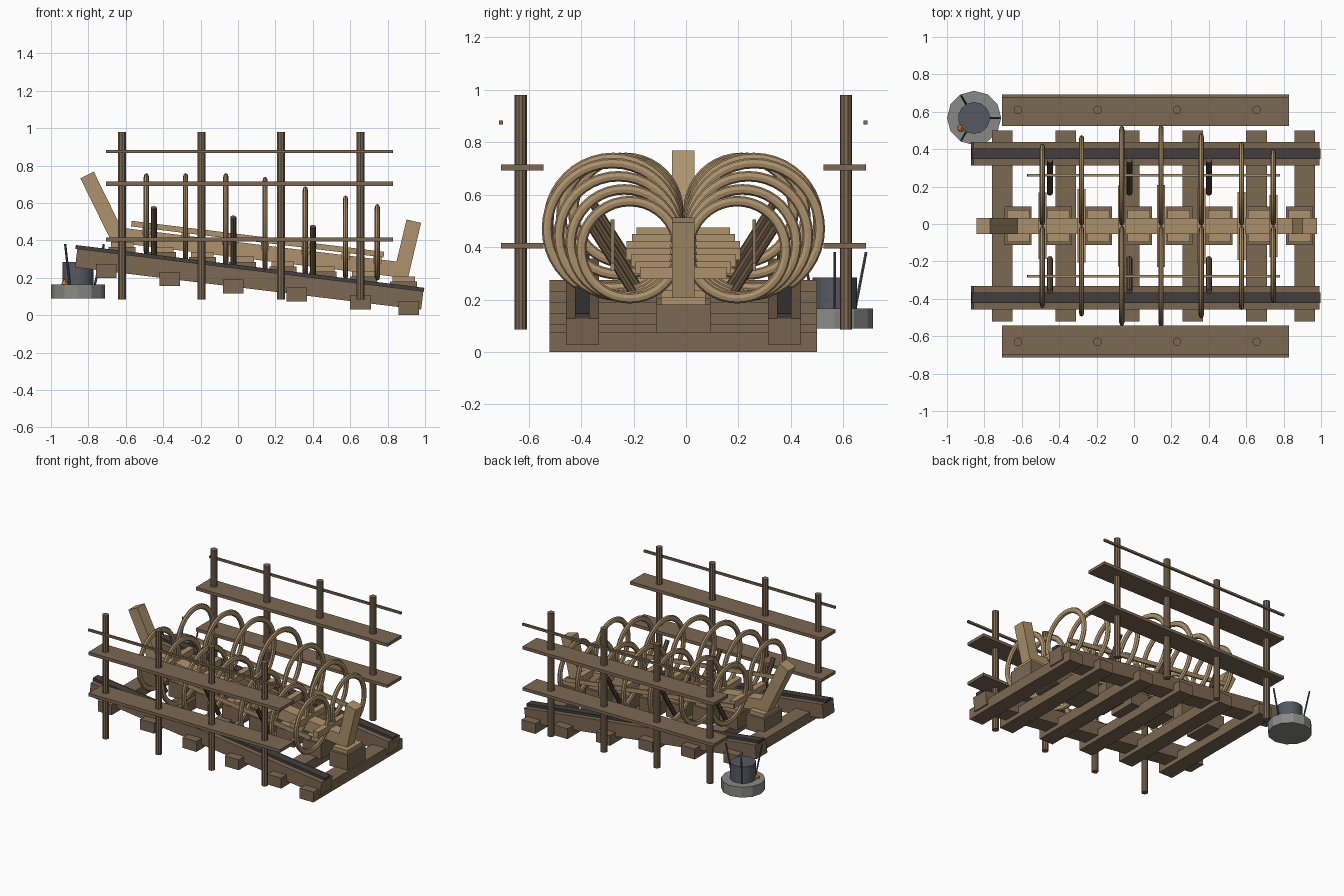
import bpy
from math import radians, tan, cos, sin, pi
from mathutils import Vector

if "Cube" in bpy.data.objects:
    bpy.data.objects.remove(bpy.data.objects["Cube"])

Y0 = -0.01                    # symmetry plane of the slipway
TILT = radians(7)             # downhill slope toward +x


def slope(z0, x):
    return z0 - tan(TILT) * x


def material(name, rgb):
    m = bpy.data.materials.new(name)
    m.diffuse_color = (*rgb, 1)
    m.use_nodes = True
    m.node_tree.nodes["Principled BSDF"].inputs["Base Color"].default_value = m.diffuse_color
    return m


OLD = material("weathered_wood", (0.20, 0.14, 0.085))
NEW = material("fresh_wood", (0.42, 0.29, 0.15))
DARK = material("greased_wood", (0.055, 0.05, 0.047))
SHORE = material("shore_wood", (0.13, 0.085, 0.05))
STONE = material("stone", (0.25, 0.25, 0.24))
IRON = material("iron", (0.09, 0.10, 0.12))
EMBER = material("ember", (0.9, 0.3, 0.05))


def finish(name, mat, smooth=False):
    o = bpy.context.object
    o.name = name
    o.data.materials.append(mat)
    if smooth:
        bpy.ops.object.shade_smooth_by_angle()
    return o


def box(name, loc, size, mat, tilt=0.0):
    bpy.ops.mesh.primitive_cube_add(size=1, location=loc, rotation=(0, tilt, 0))
    bpy.context.object.scale = size
    return finish(name, mat)


def beam(name, x1, x2, y, z0, w, h, mat):
    # box that follows the slipway slope between two x positions
    xm = (x1 + x2) / 2
    return box(name, (xm, y, slope(z0, xm)), ((x2 - x1) / cos(TILT), w, h), mat, TILT)


def rod(name, a, b, r, mat, sides=10, smooth=True):
    a, b = Vector(a), Vector(b)
    d = b - a
    bpy.ops.mesh.primitive_cylinder_add(vertices=sides, radius=r, depth=d.length, location=(a + b) / 2)
    o = bpy.context.object
    o.rotation_euler = d.to_track_quat('Z', 'Y').to_euler()
    return finish(name, mat, smooth)


def post(name, a, b, w, mat):
    # leaning square timber in the centre plane
    a, b = Vector(a), Vector(b)
    d = b - a
    o = box(name, (a + b) / 2, (w, 0.085, d.length), mat)
    o.rotation_euler = d.to_track_quat('Z', 'Y').to_euler()
    from_angle = Vector((d.x, d.z)).angle_signed(Vector((0, 1)))
    o.rotation_euler = (0, -from_angle, 0)


# Cross sleepers
for x in (-0.705, -0.365, -0.025, 0.315, 0.655, 0.913):
    box("sleeper", (x, Y0, slope(0.187, x) - 0.037), (0.11, 1.02, 0.075), OLD)

# Sliding ways with greased top strip
for s in (-1, 1):
    beam("way_beam", -0.865, 0.985, Y0 + s * 0.385, 0.2, 0.126, 0.1, OLD)
    beam("way_strip", -0.868, 0.995, Y0 + s * 0.385, 0.259, 0.056, 0.02, DARK)

# Keel blocks and caps
for i in range(8):
    x = -0.62 + i * 0.215
    k = slope(0.309, x)
    box("keel_block", (x, Y0, k - 0.075), (0.145, 0.205, 0.11), OLD)
    box("keel_block_cap", (x, Y0, k - 0.008), (0.12, 0.17, 0.03), NEW)

# Keel, stem post and stern post
beam("keel", -0.67, 0.87, Y0, 0.35, 0.085, 0.082, NEW)
post("stem_post", (0.868, 0, 0.20), (0.94, 0, 0.503), 0.08, NEW)
post("stern_post", (-0.635, 0, 0.40), (-0.807, 0, 0.75), 0.08, NEW)
for n in ("stem_post", "stern_post"):
    bpy.data.objects[n].location.y = Y0

# Ring frames with floor timbers: x, half width, top height
for x, w, top in ((-0.49, 0.44, 0.76), (-0.28, 0.485, 0.76), (-0.065, 0.535, 0.76),
                  (0.145, 0.54, 0.74), (0.36, 0.495, 0.69), (0.575, 0.45, 0.64),
                  (0.745, 0.41, 0.595)):
    r = w / 2
    for s in (-1, 1):
        bpy.ops.mesh.primitive_torus_add(major_radius=r - 0.02, minor_radius=0.02,
                                         major_segments=40, minor_segments=8,
                                         location=(x, Y0 + s * r, top - r),
                                         rotation=(0, pi / 2, 0))
        bpy.context.object.scale = (1, 1, 0.7)
        finish("frame_rib", NEW, True)
    box("floor_timber", (x, Y0, slope(0.392, x)), (0.043, w * 0.81, 0.046), NEW)

# Ribbands and slanting shores
for s in (-1, 1):
    beam("ribband", -0.57, 0.78, Y0 + s * 0.27, 0.42, 0.014, 0.03, NEW)
    for x, top in ((-0.45, 0.575), (-0.025, 0.525), (0.40, 0.475)):
        rod("shore", (x, Y0 + s * 0.175, top - 0.275), (x, Y0 + s * 0.35, top), 0.016, SHORE, 8)

# Scaffolds on both sides
for s in (-1, 1):
    for x in (-0.62, -0.195, 0.23, 0.655):
        y = Y0 + s * 0.62
        rod("scaffold_pole", (x, y, 0.085), (x, y, 0.98), 0.023, OLD)
    for z in (0.405, 0.703):
        box("scaffold_plank", (0.0625, Y0 + s * 0.615, z), (1.535, 0.162, 0.022), OLD)
    box("scaffold_handrail", (0.0625, Y0 + s * 0.695, 0.875), (1.535, 0.015, 0.015), OLD)

# Tar pot on a stone hearth
C = Vector((-0.855, 0.567, 0))
rod("hearth", C + Vector((0, 0, 0.09)), C + Vector((0, 0, 0.165)), 0.145, STONE, 12, False)
rod("tar_pot", C + Vector((0, 0, 0.16)), C + Vector((0, 0, 0.285)), 0.085, IRON, 14)
for i in range(3):
    d = Vector((cos(i * 2 * pi / 3), sin(i * 2 * pi / 3), 0))
    rod("pot_leg", C + d * 0.09 + Vector((0, 0, 0.165)), C + d * 0.138 + Vector((0, 0, 0.38)), 0.006, IRON, 6)
bpy.ops.mesh.primitive_ico_sphere_add(subdivisions=1, radius=0.022, location=C + Vector((-0.07, -0.055, 0.17)))
finish("ember", EMBER)
